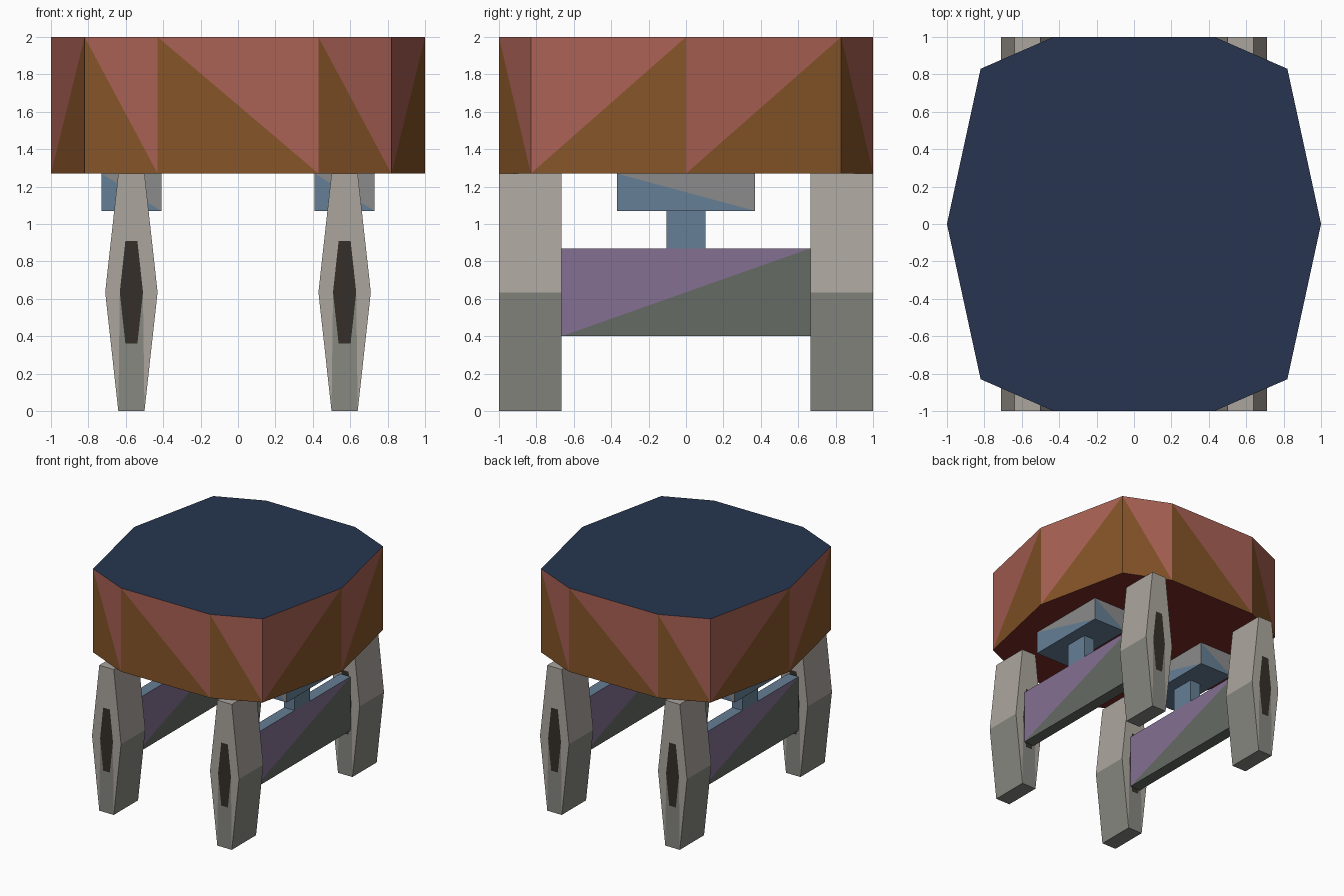
import bpy, bmesh

if "Cube" in bpy.data.objects:
    bpy.data.objects.remove(bpy.data.objects["Cube"])


def mat(name, r, g, b):
    m = bpy.data.materials.new(name)
    m.diffuse_color = (r, g, b, 1)
    m.use_nodes = True
    m.node_tree.nodes["Principled BSDF"].inputs["Base Color"].default_value = m.diffuse_color
    return m


PINK = mat("clay pink", 0.40, 0.12, 0.09)
BROWN = mat("brown", 0.24, 0.09, 0.022)
NAVY = mat("navy", 0.02, 0.036, 0.08)
RED = mat("dark red", 0.195, 0.025, 0.021)
BLUE = mat("steel blue", 0.13, 0.21, 0.30)
GREY = mat("mid grey", 0.26, 0.26, 0.26)
PURPLE = mat("purple", 0.23, 0.16, 0.29)
GREEN = mat("grey green", 0.13, 0.145, 0.13)
BEIGE = mat("beige", 0.41, 0.38, 0.34)
STONE = mat("stone", 0.24, 0.246, 0.216)
DARK = mat("near black", 0.036, 0.028, 0.021)


def finish(name, bm, mats, loc=(0, 0, 0)):
    bmesh.ops.recalc_face_normals(bm, faces=bm.faces)
    me = bpy.data.meshes.new(name)
    bm.to_mesh(me)
    bm.free()
    for m in mats:
        me.materials.append(m)
    ob = bpy.data.objects.new(name, me)
    ob.location = loc
    bpy.context.collection.objects.link(ob)


def face(bm, verts, index):
    bm.faces.new(verts).material_index = index


def prism(name, outline, z0, z1, mats, rising=(), x=0):
    """Upright prism; each side is split into an upper and a lower triangle.
    mats: upper triangle, lower triangle, top, bottom."""
    bm = bmesh.new()
    lo = [bm.verts.new((px, py, z0)) for px, py in outline]
    hi = [bm.verts.new((px, py, z1)) for px, py in outline]
    n = len(outline)
    for i in range(n):
        j = (i + 1) % n
        if i in rising:
            face(bm, (lo[i], hi[j], hi[i]), 0)
            face(bm, (lo[i], lo[j], hi[j]), 1)
        else:
            face(bm, (hi[i], lo[j], hi[j]), 0)
            face(bm, (hi[i], lo[i], lo[j]), 1)
    face(bm, hi, 2)
    face(bm, lo[::-1], 3)
    finish(name, bm, mats, (x, 0, 0))


def rect(w, d):
    return [(-w, -d), (w, -d), (w, d), (-w, d)]


def hexagon(narrow, wide, z0, z1):
    mid = (z0 + z1) / 2
    return [(-narrow, z0), (narrow, z0), (wide, mid),
            (narrow, z1), (-narrow, z1), (-wide, mid)]


def leg(name, x, y0, y1):
    bm = bmesh.new()
    rings = []
    for y in (y0, y1):
        out = [bm.verts.new((px, y, pz)) for px, pz in hexagon(0.07, 0.14, 0, 1.27)]
        inn = [bm.verts.new((px, y, pz)) for px, pz in hexagon(0.032, 0.062, 0.36, 0.91)]
        rings.append(out)
        # End face: beige border, grey lower centre, dark inset
        face(bm, (out[0], out[1], inn[1], inn[0]), 1)
        for a, b in ((1, 2), (0, 5)):
            face(bm, (out[a], out[b], inn[b]), 0)
            face(bm, (out[a], inn[b], inn[a]), 1)
        for a, b in ((2, 3), (3, 4), (4, 5)):
            face(bm, (out[a], out[b], inn[b], inn[a]), 0)
        face(bm, inn, 2)
    p, q = rings
    for i in range(6):
        j = (i + 1) % 6
        face(bm, (p[i], p[j], q[j], q[i]), 1 if i in (0, 1, 5) else 0)
    finish(name, bm, (BEIGE, STONE, DARK), (x, 0, 0))


# Ten-sided top body
half = [(-0.82, -0.83), (-0.43, -1), (0.43, -1), (0.82, -0.83), (1, 0)]
outline = half + [(-x, -y) for x, y in half]
prism("body", outline, 1.27, 2.0, (PINK, BROWN, NAVY, RED), rising=(3, 4, 8, 9))

# Legs, crossbars, posts and mounting blocks on each side
for side, x in (("left", -0.57), ("right", 0.57)):
    leg(f"front_{side}_leg", x, -1, -0.665)
    leg(f"back_{side}_leg", x, 0.665, 1)
    prism(f"{side}_crossbar", rect(0.05, 0.665), 0.40, 0.87,
          (PURPLE, GREEN, BLUE, GREEN), rising=(1, 3), x=x)
    prism(f"{side}_post", rect(0.05, 0.105), 0.87, 1.07, (BLUE,) * 4, x=x)
    prism(f"{side}_mount", rect(0.16, 0.37), 1.07, 1.27, (GREY, BLUE, BLUE, BLUE), x=x)
